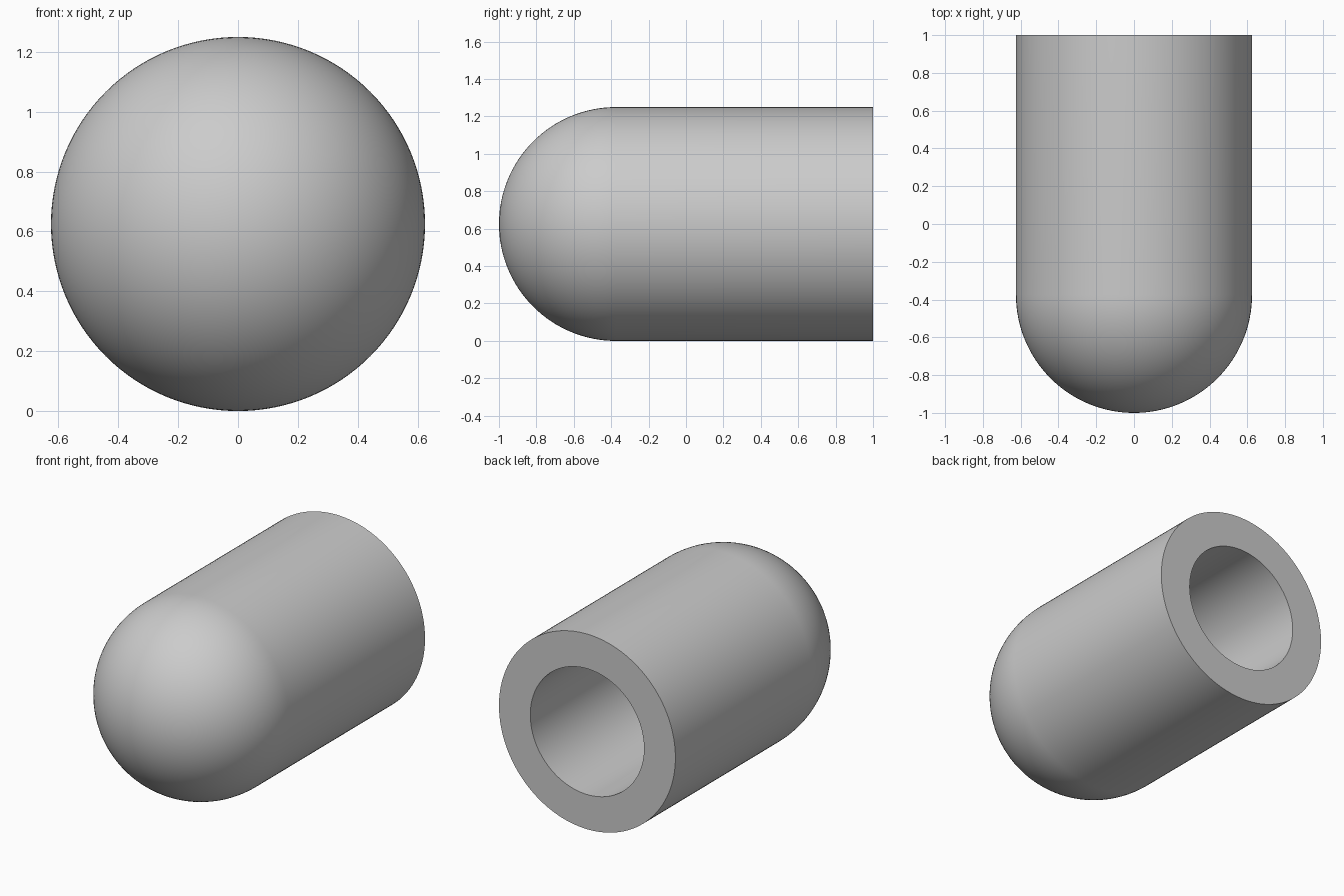
import bpy, bmesh, math
from mathutils import Vector

if "Cube" in bpy.data.objects:
    bpy.data.objects.remove(bpy.data.objects["Cube"])

R_OUT, R_IN = 0.625, 0.403   # outer and bore radius
Y_BACK = 1.0                 # open end
Y_DOME = -1.0 + R_OUT        # centre of the domed end
SEGMENTS, ARC = 128, 32

grey = bpy.data.materials.new("light grey")
grey.diffuse_color = (0.6, 0.6, 0.6, 1)
grey.use_nodes = True
grey.node_tree.nodes["Principled BSDF"].inputs["Base Color"].default_value = grey.diffuse_color


def dome(radius):
    """Quarter arc from the tip of the dome out to the straight wall."""
    pts = []
    for i in range(ARC + 1):
        a = math.pi / 2 * i / ARC
        pts.append((radius * math.sin(a), Y_DOME - radius * math.cos(a)))
    return pts


# Wall profile: outer dome, outer wall, rim, bore, inner dome
profile = dome(R_OUT) + [(R_OUT, Y_BACK), (R_IN, Y_BACK)] + dome(R_IN)[::-1]

# Revolve the profile around the lengthwise axis
bm = bmesh.new()
verts = [bm.verts.new((r, y, R_OUT)) for r, y in profile]
edges = [bm.edges.new(pair) for pair in zip(verts, verts[1:])]
bmesh.ops.spin(bm, geom=verts + edges, cent=Vector((0, 0, R_OUT)), axis=(0, 1, 0),
               angle=2 * math.pi, steps=SEGMENTS, use_duplicate=False)
bmesh.ops.remove_doubles(bm, verts=bm.verts, dist=0.0001)
bmesh.ops.recalc_face_normals(bm, faces=bm.faces)

mesh = bpy.data.meshes.new("domed_tube")
bm.to_mesh(mesh)
bm.free()
mesh.materials.append(grey)
tube = bpy.data.objects.new("domed_tube", mesh)
bpy.context.collection.objects.link(tube)

# Smooth walls with crisp rim edges
bpy.context.view_layer.objects.active = tube
tube.select_set(True)
bpy.ops.object.shade_smooth_by_angle(angle=math.radians(30))
